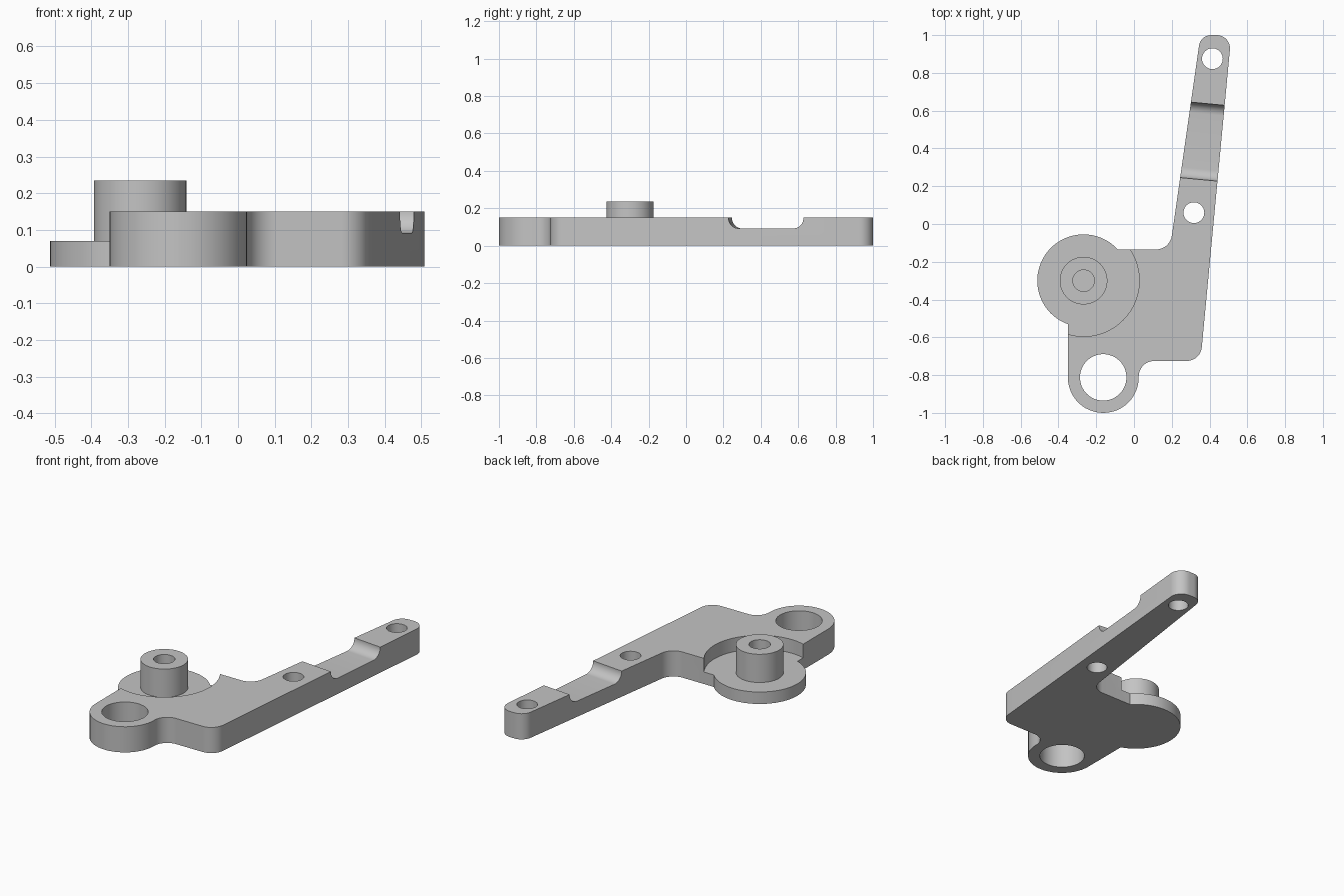
import bpy, bmesh, math
from mathutils import Vector, Matrix

if "Cube" in bpy.data.objects:
    bpy.data.objects.remove(bpy.data.objects["Cube"])

grey = bpy.data.materials.new("plain grey")
grey.diffuse_color = (0.55, 0.55, 0.55, 1)
grey.use_nodes = True
grey.node_tree.nodes["Principled BSDF"].inputs["Base Color"].default_value = grey.diffuse_color

PLATE_TOP, FLOOR, BOSS_TOP = 0.15, 0.07, 0.235
PIVOT = Vector((-0.267, -0.30))
DISC_R = 0.245


def rounded(corners, steps=12):
    """Replace each (x, y, radius) corner with a tangent arc."""
    out = []
    for i, (x, y, r) in enumerate(corners):
        p = Vector((x, y))
        if r == 0:
            out.append(p)
            continue
        a = (Vector(corners[i - 1][:2]) - p).normalized()
        b = (Vector(corners[(i + 1) % len(corners)][:2]) - p).normalized()
        half = a.angle(b) / 2
        centre = p + (a + b).normalized() * r / math.sin(half)
        start = p + a * r / math.tan(half) - centre
        end = p + b * r / math.tan(half) - centre
        sweep = math.atan2(start.cross(end), start.dot(end))
        out += [centre + Matrix.Rotation(sweep * k / steps, 2) @ start for k in range(steps + 1)]
    return out


def finish(name, bm):
    bmesh.ops.recalc_face_normals(bm, faces=bm.faces)
    mesh = bpy.data.meshes.new(name)
    bm.to_mesh(mesh)
    bm.free()
    mesh.materials.append(grey)
    ob = bpy.data.objects.new(name, mesh)
    bpy.context.collection.objects.link(ob)
    return ob


def prism(name, points, low, high, matrix=Matrix()):
    bm = bmesh.new()
    face = bm.faces.new([bm.verts.new((p[0], p[1], low)) for p in points])
    new = bmesh.ops.extrude_face_region(bm, geom=[face])["geom"]
    bmesh.ops.translate(bm, vec=(0, 0, high - low),
                        verts=[v for v in new if isinstance(v, bmesh.types.BMVert)])
    bm.transform(matrix)
    return finish(name, bm)


def circle(x, y, r, n=64):
    return [(x + r * math.cos(math.tau * k / n), y + r * math.sin(math.tau * k / n)) for k in range(n)]


def smooth(ob):
    bpy.ops.object.select_all(action='DESELECT')
    ob.select_set(True)
    bpy.context.view_layer.objects.active = ob
    bpy.ops.object.shade_smooth_by_angle(angle=math.radians(30))


# Outline: disc arc, then mounting eye, body and tapering arm
LEFT, BACK = -0.35, -0.135
arc_start = math.atan2(BACK - PIVOT.y, math.sqrt(DISC_R**2 - (BACK - PIVOT.y)**2))
arc_end = math.tau + math.atan2(-math.sqrt(DISC_R**2 - (LEFT - PIVOT.x)**2), LEFT - PIVOT.x)
corners = []
for k in range(49):
    t = arc_start + (arc_end - arc_start) * k / 48
    corners.append((PIVOT.x + DISC_R * math.cos(t), PIVOT.y + DISC_R * math.sin(t), 0))
corners += [
    (LEFT, -1.0, 0.187), (0.025, -1.0, 0.187), (0.025, -0.725, 0.082),
    (0.352, -0.725, 0.08), (0.515, 1.0, 0.07), (0.352, 1.0, 0.065), (0.19, BACK, 0.085),
]
plate = prism("arm_plate", rounded(corners), 0, PLATE_TOP)

# Cutters: swing pocket, mounting eye, two arm holes
cutters = [
    prism("pocket_cutter", circle(*PIVOT, 0.295, 96), FLOOR, 0.4),
    prism("eye_cutter", circle(-0.163, -0.812, 0.123), -0.1, 0.4),
    prism("tip_hole_cutter", circle(0.415, 0.875, 0.055, 48), -0.1, 0.4),
    prism("middle_hole_cutter", circle(0.317, 0.06, 0.055, 48), -0.1, 0.4),
]

# Round-cornered notch square to the arm's long edge
along = Vector((0.0946, 1, 0)).normalized()
across = Vector((along.y, -along.x, 0))
frame = Matrix((along, Vector((0, 0, 1)), across)).transposed().to_4x4()
frame.translation = (0.442, 0.227, 0)
profile = rounded([(0, 0.3, 0), (0, 0.092, 0.056), (0.403, 0.092, 0.056), (0.403, 0.3, 0)])
cutters.append(prism("notch_cutter", profile, -0.3, 0.15, frame))

bpy.context.view_layer.objects.active = plate
for c in cutters:
    mod = plate.modifiers.new(c.name, 'BOOLEAN')
    mod.operation, mod.solver, mod.object = 'DIFFERENCE', 'EXACT', c
    bpy.ops.object.modifier_apply(modifier=mod.name)
    bpy.data.objects.remove(c)
smooth(plate)

# Hollow boss standing on the pocket floor
bm = bmesh.new()
rings = [[bm.verts.new((x, y, z)) for x, y in circle(*PIVOT, r)]
         for r, z in ((0.126, FLOOR), (0.126, BOSS_TOP), (0.057, BOSS_TOP), (0.057, FLOOR))]
for lower, upper in zip(rings, rings[1:]):
    for k in range(64):
        j = (k + 1) % 64
        bm.faces.new((lower[k], lower[j], upper[j], upper[k]))
smooth(finish("pivot_boss", bm))
